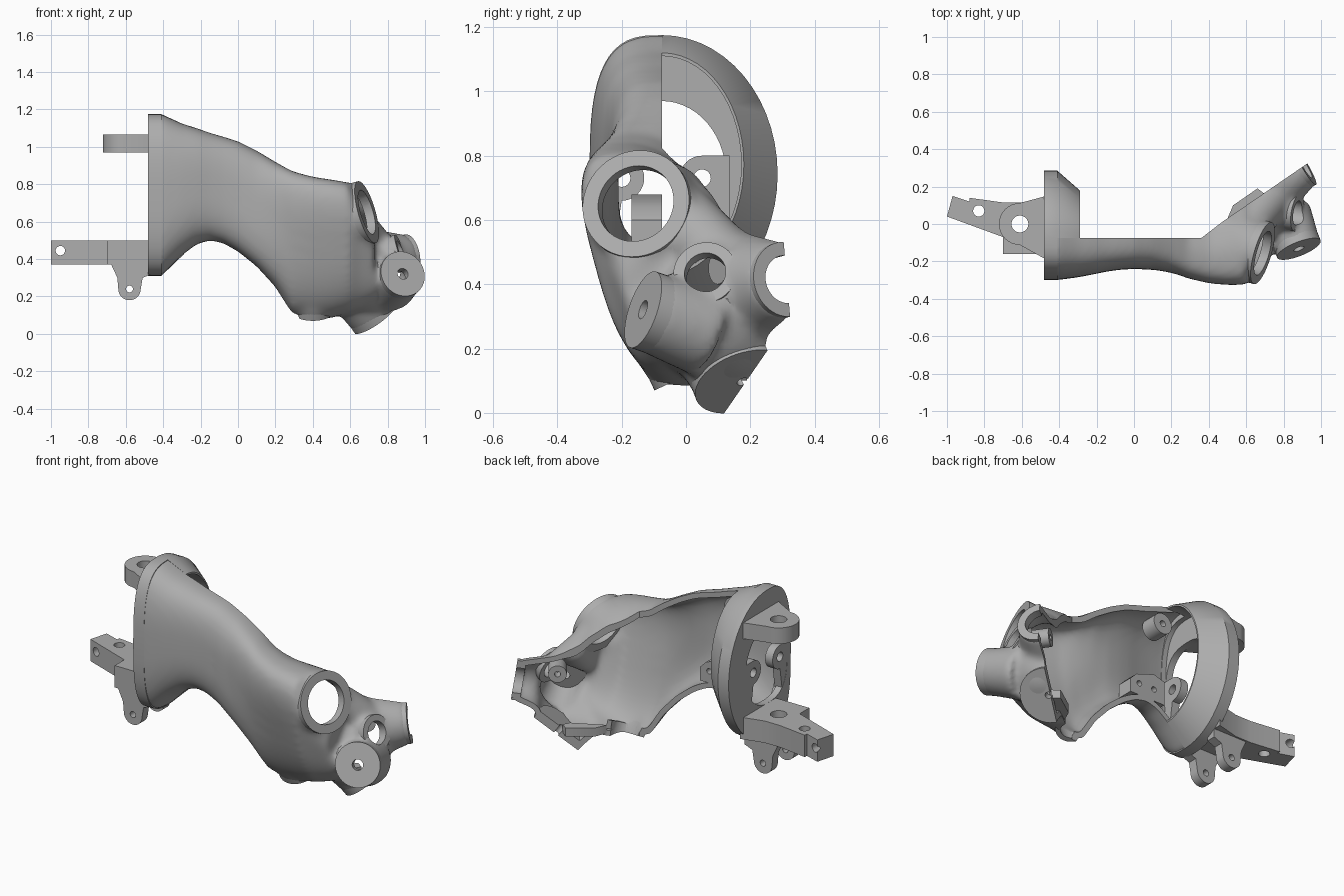
import bpy, bmesh, math
from mathutils import Vector

default = bpy.data.objects.get("Cube")
if default:
    bpy.data.objects.remove(default, do_unlink=True)

grey = bpy.data.materials.new("plain_grey")
grey.use_nodes = True
shade = (0.42, 0.42, 0.42, 1)
grey.diffuse_color = shade
grey.node_tree.nodes["Principled BSDF"].inputs["Base Color"].default_value = shade

SPLIT = -0.075      # depth at which the housing is split


# ---------- helpers ----------
def finish(name, bm):
    bmesh.ops.recalc_face_normals(bm, faces=bm.faces)
    mesh = bpy.data.meshes.new(name)
    bm.to_mesh(mesh)
    bm.free()
    mesh.materials.append(grey)
    obj = bpy.data.objects.new(name, mesh)
    bpy.context.scene.collection.objects.link(obj)
    return obj


def loft(name, rings):
    bm = bmesh.new()
    rows = [[bm.verts.new(p) for p in ring] for ring in rings]
    count = len(rows[0])
    for a, b in zip(rows, rows[1:]):
        for i in range(count):
            j = (i + 1) % count
            bm.faces.new((a[i], a[j], b[j], b[i]))
    bm.faces.new(rows[0])
    bm.faces.new(rows[-1])
    return finish(name, bm)


def prism(name, points, axis, low, high):
    place = {"x": lambda u, v, w: (w, u, v),
             "y": lambda u, v, w: (u, w, v),
             "z": lambda u, v, w: (u, v, w)}[axis]
    return loft(name, [[place(u, v, w) for u, v in points] for w in (low, high)])


def rod(name, start, end, r1, r2=None, sides=48):
    start, end = Vector(start), Vector(end)
    axis = end - start
    bm = bmesh.new()
    bmesh.ops.create_cone(bm, cap_ends=True, segments=sides, radius1=r1,
                          radius2=r1 if r2 is None else r2, depth=axis.length)
    turn = axis.to_track_quat("Z", "Y").to_matrix()
    bmesh.ops.rotate(bm, matrix=turn, verts=bm.verts)
    bmesh.ops.translate(bm, vec=(start + end) / 2, verts=bm.verts)
    return finish(name, bm)


def arc(cx, cy, r, first, last, steps=16):
    angles = [math.radians(first + (last - first) * i / steps) for i in range(steps + 1)]
    return [(cx + r * math.cos(a), cy + r * math.sin(a)) for a in angles]


def bake(obj):
    bpy.context.view_layer.update()
    graph = bpy.context.evaluated_depsgraph_get()
    mesh = bpy.data.meshes.new_from_object(obj.evaluated_get(graph))
    obj.modifiers.clear()
    obj.data = mesh


def cut(obj, cutter, keep=False):
    mod = obj.modifiers.new("cut", "BOOLEAN")
    mod.operation = "DIFFERENCE"
    mod.solver = "EXACT"
    mod.object = cutter
    bake(obj)
    if not keep:
        bpy.data.objects.remove(cutter, do_unlink=True)


def remesh(obj, smoothing):
    mod = obj.modifiers.new("merge", "REMESH")
    mod.mode = "VOXEL"
    mod.voxel_size = 0.016
    soft = obj.modifiers.new("soften", "SMOOTH")
    soft.factor = 0.5
    soft.iterations = smoothing
    bake(obj)


def oval(x, bottom, top, front, back, lean=0.0, count=56):
    """Cross-section with a squarer front half and a rounder back half."""
    mid, half = (bottom + top) / 2, (top - bottom) / 2
    ring = []
    for i in range(count):
        a = math.tau * i / count
        c, s = math.cos(a), math.sin(a)
        power = 2 / 3 if c < 0 else 1
        depth = (SPLIT - front) if c < 0 else (back - SPLIT)
        y = SPLIT + math.copysign(abs(c) ** power, c) * depth
        z = math.copysign(abs(s) ** power, s) * half
        ring.append((x, y - lean * z, mid + z))
    return ring


# ---------- ports at the lower end: centre, outward direction, radii, neck reach and flare ----------
def port(centre, direction, outer, hole, reach=0.22, flare=1.15):
    return Vector(centre), Vector(direction).normalized(), outer, hole, reach, flare


ports = {
    "large_port": port((0.685, -0.155, 0.65), (0.93, -0.27, 0.27), 0.172, 0.122),
    "small_port": port((0.87, 0.06, 0.435), (0.92, -0.15, 0.33), 0.1, 0.065),
    "front_boss": port((0.88, -0.13, 0.32), (0.35, -0.88, 0.3), 0.125, 0.03),
    "bottom_disc": port((0.73, 0.175, 0.1), (0.56, 0.3, -0.77), 0.155, 0.018),
    "rear_port": port((0.91, 0.31, 0.415), (0.85, 0.5, 0.15), 0.118, 0.075, 0.24, 1.6),
    "lower_port": port((0.4, 0, 0.12), (0, 0.42, -0.9), 0.11, 0.085, 0.1, 1.1),
}

# ---------- housing body ----------
stations = [
    (-0.55, 0.31, 1.175, -0.3, 0.2, 0), (-0.41, 0.31, 1.175, -0.3, 0.2, 0),
    (-0.3, 0.42, 1.125, -0.285, 0.15, 0), (-0.22, 0.48, 1.1, -0.27, 0.15, 0),
    (-0.15, 0.5, 1.075, -0.255, 0.15, 0), (-0.08, 0.485, 1.055, -0.245, 0.15, 0),
    (0, 0.44, 1.03, -0.24, 0.15, 0), (0.1, 0.36, 0.98, -0.245, 0.15, 0),
    (0.2, 0.25, 0.92, -0.255, 0.15, 0.08), (0.29, 0.1, 0.87, -0.26, 0.15, 0.2),
    (0.4, 0.075, 0.84, -0.27, 0.17, 0.27), (0.5, 0.085, 0.825, -0.28, 0.2, 0.28),
    (0.59, 0.11, 0.81, -0.285, 0.2, 0.27), (0.65, 0.13, 0.64, -0.23, 0.2, 0.3),
    (0.73, 0.18, 0.48, -0.18, 0.2, 0.3)]
pieces = [loft("body", [oval(*s) for s in stations]),
          rod("shoulder", (0.55, -0.09, 0.67), (0.75, 0.16, 0.42), 0.115)]
for p, n, outer, hole, reach, flare in ports.values():
    pieces.append(rod("neck", p - n * reach, p, outer * flare, outer * 0.98))
bm = bmesh.new()
bmesh.ops.create_uvsphere(bm, u_segments=48, v_segments=24, radius=0.215)
bmesh.ops.translate(bm, vec=(0.68, 0.1, 0.3), verts=bm.verts)
for piece in pieces:
    bm.from_mesh(piece.data)
    bpy.data.objects.remove(piece, do_unlink=True)
housing = finish("arm_housing", bm)
remesh(housing, 12)

# hollow the housing
cavity = bpy.data.objects.new("cavity", housing.data.copy())
bpy.context.scene.collection.objects.link(cavity)
shrink = cavity.modifiers.new("shrink", "DISPLACE")
shrink.mid_level = 0
shrink.strength = -0.03
remesh(cavity, 2)
cut(housing, cavity)

# split away the back and open the end that meets the ring
back_line = [(-0.8, -1), (-0.41, -1), (-0.41, SPLIT), (0.36, SPLIT), (0.47, 0.01),
             (1.3, 0.58), (1.3, 1.2), (-0.8, 1.2)]
back_cutter = prism("back_cutter", back_line, "z", -1, 2)
back_cutter.hide_render = True
cut(housing, back_cutter, keep=True)

# crisp rims on the ports
for name, (p, n, outer, hole, reach, flare) in ports.items():
    cut(housing, rod("drill", p - n * 0.13, p + n * 0.1, hole))
    rim = rod(name + "_rim", p - n * 0.045, p + n * 0.004, outer)
    cut(rim, rod("drill", p - n * 0.2, p + n * 0.1, hole))
    if name in ("bottom_disc", "rear_port", "lower_port"):
        cut(rim, back_cutter, keep=True)
bpy.data.objects.remove(back_cutter, do_unlink=True)

# ---------- end ring ----------
ring = loft("end_ring", [oval(-0.48, 0.31, 1.175, -0.3, 0.285),
                         oval(-0.41, 0.31, 1.175, -0.3, 0.285),
                         oval(-0.29, 0.425, 1.12, -0.27, 0.18)])
cut(ring, prism("front_trim", [(-0.41, -1), (0, -1), (0, SPLIT), (-0.41, SPLIT)], "z", -1, 2))
cut(ring, loft("ring_cavity", [oval(x, 0.435, 1.11, -0.265, 0.172) for x in (-0.44, -0.1)]))
cut(ring, loft("ring_window", [oval(x, 0.5, 0.97, -0.265, 0.125) for x in (-0.6, -0.3)]))

# pair of lugs reaching into the ring window
for side, name in ((-1, "front_lug"), (1, "back_lug")):
    y = SPLIT + side * 0.125
    outline = arc(y, 0.73, 0.07, 90, 90 + side * 180)
    edge = y + side * 0.085
    outline += [(y + side * 0.02, 0.53), (edge, 0.53), (edge, 0.8)]
    lug = prism(name, outline, "x", -0.479, -0.43)
    cut(lug, rod("drill", (-0.6, y, 0.73), (-0.3, y, 0.73), 0.027))

# ---------- hinge tabs outside the ring ----------
upper_outline = arc(-0.61, 0, 0.112, 90, 270) + [(-0.47, -0.19), (-0.47, 0.15)]
upper_tab = prism("upper_hinge_tab", upper_outline, "z", 0.97, 1.065)
lower_outline = [(-1, 0.04), (-0.97, 0.15), (-0.88, 0.12), (-0.88, 0.14), (-0.7, 0.115),
                 (-0.6, 0.115), (-0.46, 0.15), (-0.46, -0.16), (-0.7, -0.16), (-0.7, -0.07)]
lower_tab = prism("lower_hinge_arm", lower_outline, "z", 0.37, 0.5)
for tab in (upper_tab, lower_tab):
    cut(tab, rod("drill", (-0.61, 0, 0), (-0.61, 0, 2), 0.045))
cut(lower_tab, rod("drill", (-0.83, 0.07, 0), (-0.83, 0.07, 2), 0.03))
cut(lower_tab, rod("drill", (-0.95, -1, 0.445), (-0.95, 1, 0.445), 0.025))

hanger = [(-0.68, 0.375), (-0.645, 0.3)] + arc(-0.58, 0.24, 0.06, 180, 360)
hanger += [(-0.51, 0.3), (-0.46, 0.32), (-0.46, 0.375)]
for name, y in (("front_hanger", -0.16), ("back_hanger", 0.05)):
    plate = prism(name, hanger, "y", y, y + 0.055)
    cut(plate, rod("drill", (-0.58, -1, 0.24), (-0.58, 1, 0.24), 0.018))

# ---------- screw bosses inside the housing ----------
top_boss = rod("top_screw_boss", (-0.26, -0.17, 1.01), (-0.26, SPLIT, 1.01), 0.06)
cut(top_boss, rod("drill", (-0.26, -0.13, 1.01), (-0.26, 0.1, 1.01), 0.018))
block_outline = [(-0.27, 0.52), (-0.04, 0.52), (-0.04, 0.6), (-0.08, 0.64), (-0.2, 0.68), (-0.27, 0.66)]
block = prism("lower_screw_block", block_outline, "y", -0.17, SPLIT)
for x in (-0.2, -0.1):
    cut(block, rod("drill", (x, -0.13, 0.59), (x, 0.1, 0.59), 0.016))
inward = Vector((0.57, -0.82, 0))
seat = Vector((0.72, 0.18, 0.45))
end_boss = rod("end_screw_boss", seat, seat + inward * 0.1, 0.05)
cut(end_boss, rod("drill", seat - inward * 0.1, seat + inward * 0.06, 0.016))

# locating lip along the split at the lower end
lip = [(0.5, 0.03), (0.53, 0.1), (0.66, 0.19), (0.7, 0.16), (0.68, 0.12)]
prism("locating_lip", lip, "z", 0.1, 0.15)

# ---------- shading ----------
bpy.ops.object.select_all(action="DESELECT")
for obj in bpy.context.scene.objects:
    if obj.type == "MESH":
        obj.select_set(True)
        bpy.context.view_layer.objects.active = obj
bpy.ops.object.shade_smooth_by_angle(angle=math.radians(35))
